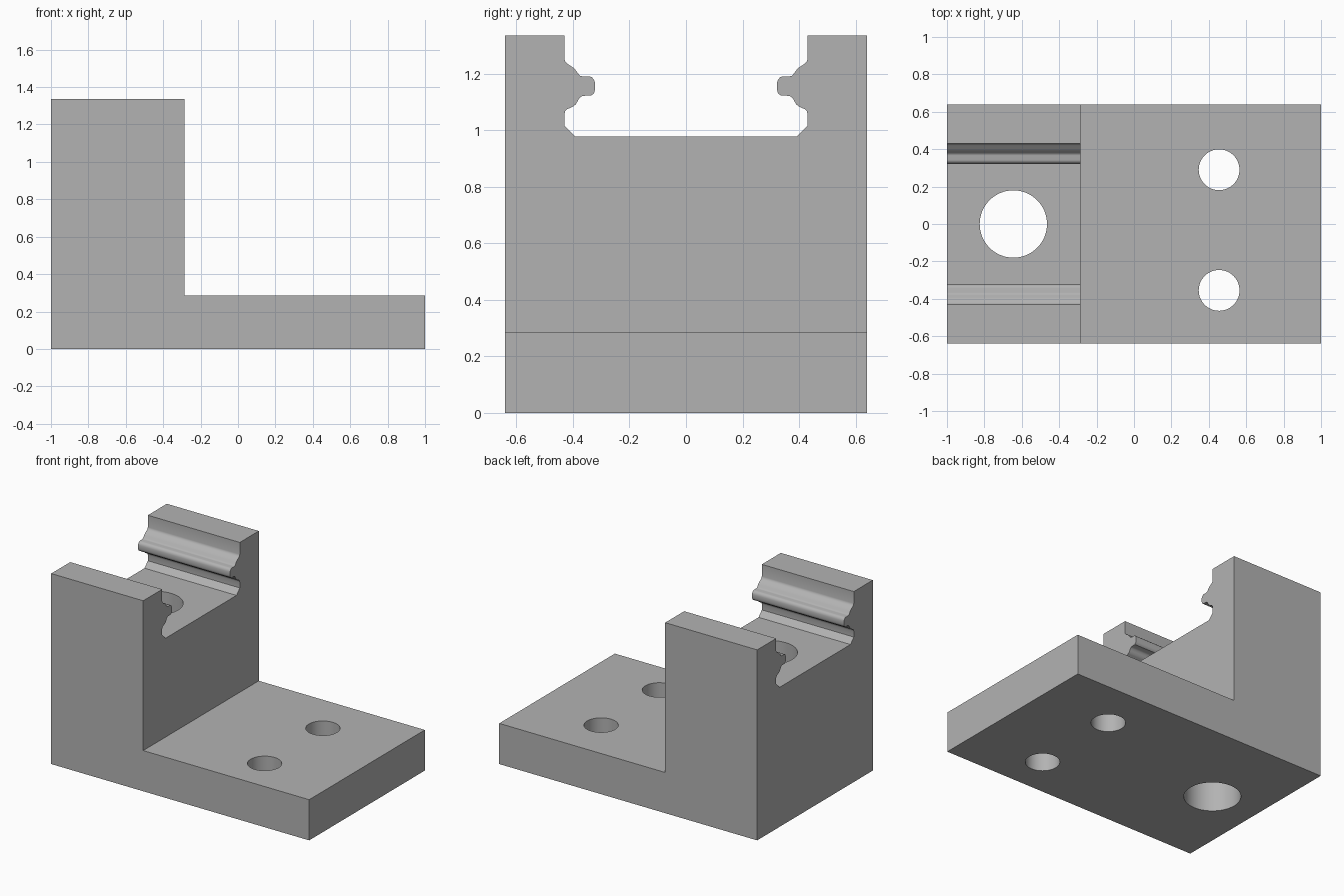
import bpy
import bmesh
import math
from mathutils import Vector

cube = bpy.data.objects.get("Cube")
if cube:
    bpy.data.objects.remove(cube, do_unlink=True)

grey = bpy.data.materials.new("plain grey")
grey.use_nodes = True
colour = (0.45, 0.45, 0.45, 1)
grey.diffuse_color = colour
grey.node_tree.nodes["Principled BSDF"].inputs["Base Color"].default_value = colour


def prism(name, points, sweep):
    """Solid made by sweeping a closed outline along a vector."""
    bm = bmesh.new()
    face = bm.faces.new([bm.verts.new(p) for p in points])
    swept = bmesh.ops.extrude_face_region(bm, geom=[face])["geom"]
    verts = [g for g in swept if isinstance(g, bmesh.types.BMVert)]
    bmesh.ops.translate(bm, verts=verts, vec=Vector(sweep))
    bmesh.ops.recalc_face_normals(bm, faces=bm.faces)
    mesh = bpy.data.meshes.new(name)
    bm.to_mesh(mesh)
    bm.free()
    mesh.materials.append(grey)
    obj = bpy.data.objects.new(name, mesh)
    bpy.context.collection.objects.link(obj)
    return obj


def hole_cutter(name, x, y, radius, sides=64):
    angles = [2 * math.pi * i / sides for i in range(sides)]
    ring = [(x + radius * math.cos(a), y + radius * math.sin(a), -0.2) for a in angles]
    return prism(name, ring, (0, 0, 2))


# L-shaped body: tall block with a flat foot
width, height, foot, step = 0.64, 1.335, 0.285, -0.287
outline = [(-1, 0), (1, 0), (1, foot), (step, foot), (step, height), (-1, height)]
body = prism("bracket_body", [(x, -width, z) for x, z in outline], (0, 2 * width, 0))

# Slot through the tall block, with a rounded rail on each side wall
side = [(0.43, 1.5), (0.43, 1.252), (0.427, 1.242), (0.42, 1.235), (0.4, 1.222),
        (0.391, 1.213), (0.38, 1.198), (0.374, 1.192), (0.366, 1.19),
        (0.342, 1.19), (0.333, 1.187), (0.325, 1.178), (0.322, 1.167),
        (0.322, 1.142), (0.325, 1.131), (0.334, 1.123), (0.366, 1.121),
        (0.376, 1.115), (0.383, 1.103), (0.39, 1.091), (0.4, 1.083),
        (0.42, 1.074), (0.427, 1.067), (0.43, 1.056), (0.43, 1.016), (0.393, 0.978)]
loop = side + [(-y, z) for y, z in reversed(side)]
cutters = [prism("slot_cutter", [(-1.2, y, z) for y, z in loop], (step + 1.4, 0, 0))]

# Large bore in the tall block and two bolt holes in the foot
cutters.append(hole_cutter("bore_cutter", -0.645, 0, 0.18))
for y in (0.29, -0.355):
    cutters.append(hole_cutter("bolt_hole_cutter", 0.455, y, 0.109))

bpy.context.view_layer.objects.active = body
for cutter in cutters:
    cutter.hide_render = True
    cut = body.modifiers.new("cut", "BOOLEAN")
    cut.operation = "DIFFERENCE"
    cut.solver = "EXACT"
    cut.object = cutter
    bpy.ops.object.modifier_apply(modifier=cut.name)
    bpy.data.objects.remove(cutter, do_unlink=True)

# Smooth bores and rails, crisp block edges
bpy.ops.object.select_all(action="DESELECT")
body.select_set(True)
bpy.ops.object.shade_smooth_by_angle(angle=math.radians(35))
